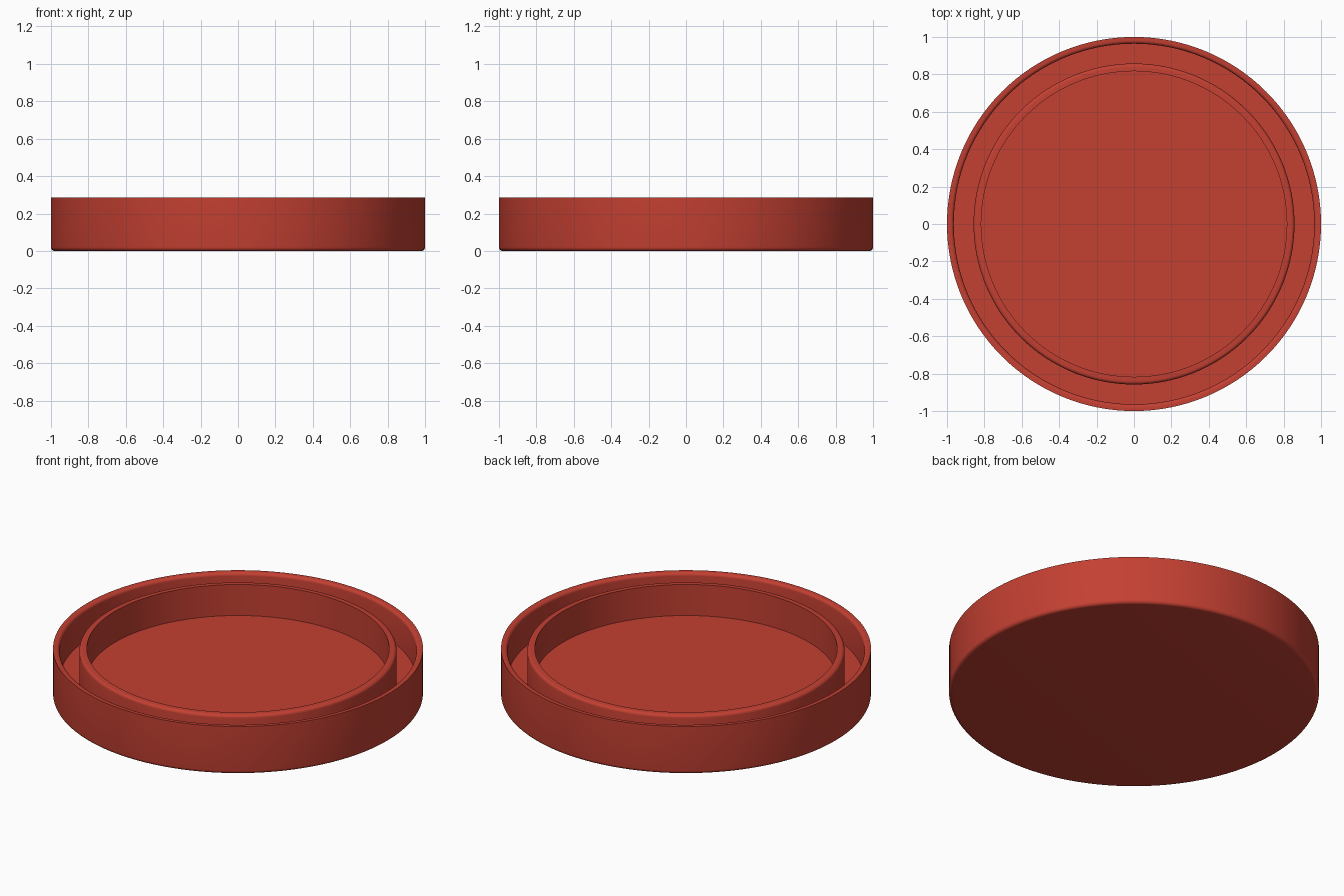
import bpy, bmesh, math

if "Cube" in bpy.data.objects:
    bpy.data.objects.remove(bpy.data.objects["Cube"])

SEGMENTS = 128
HEIGHT, FLOOR = 0.285, 0.10

red = bpy.data.materials.new("brick_red")
red.diffuse_color = (0.55, 0.051, 0.032, 1)
red.use_nodes = True
red.node_tree.nodes["Principled BSDF"].inputs["Base Color"].default_value = red.diffuse_color


def arc(cx, cz, r, a0, a1, n=5):
    """Points of a rounded edge, angles in degrees."""
    angles = [math.radians(a0 + (a1 - a0) * i / n) for i in range(n + 1)]
    return [(cx + r * math.cos(a), cz + r * math.sin(a)) for a in angles]


def lathe(name, profile):
    """Revolve an (r, z) profile around the z axis; end discs become n-gons."""
    bm = bmesh.new()
    rings = []
    for r, z in profile:
        rings.append([bm.verts.new((r * math.cos(2 * math.pi * i / SEGMENTS),
                                    r * math.sin(2 * math.pi * i / SEGMENTS), z))
                      for i in range(SEGMENTS)])
    for lower, upper in zip(rings, rings[1:]):
        for i in range(SEGMENTS):
            j = (i + 1) % SEGMENTS
            bm.faces.new((lower[i], lower[j], upper[j], upper[i]))
    bm.faces.new(rings[0][::-1])
    bm.faces.new(rings[-1])
    mesh = bpy.data.meshes.new(name)
    bm.to_mesh(mesh)
    bm.free()
    mesh.materials.append(red)
    obj = bpy.data.objects.new(name, mesh)
    bpy.context.collection.objects.link(obj)
    bpy.ops.object.select_all(action='DESELECT')
    obj.select_set(True)
    bpy.context.view_layer.objects.active = obj
    bpy.ops.object.shade_smooth_by_angle(angle=math.radians(35))
    return obj


profile = arc(0.98, 0.02, 0.02, -90, 0)                  # rounded bottom edge
profile += [(1.0, HEIGHT)]                               # outer wall
profile += arc(0.982, HEIGHT - 0.018, 0.018, 90, 180)    # rim, rounded inside
profile += [(0.964, FLOOR), (0.858, FLOOR)]              # groove between walls
profile += arc(0.84, HEIGHT - 0.018, 0.018, 0, 90)       # inner ring, rounded outside
profile += [(0.817, HEIGHT), (0.817, FLOOR)]             # inner wall down to the floor
lathe("cap_with_inner_ring", profile)
